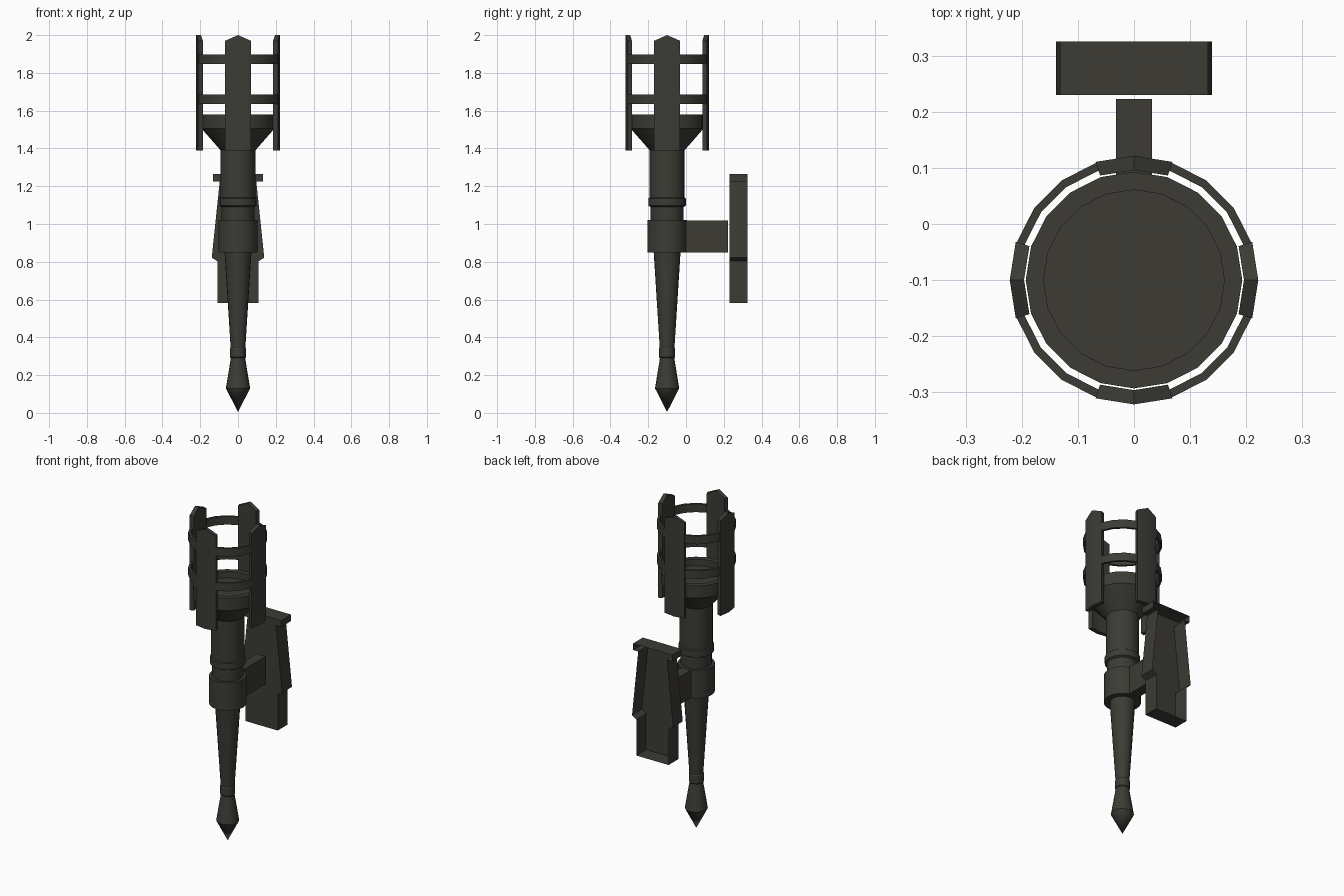
import bpy, bmesh, math

if "Cube" in bpy.data.objects:
    bpy.data.objects.remove(bpy.data.objects["Cube"])

AXIS_Y = -0.10   # torch axis
SIDES = 20

iron = bpy.data.materials.new("dark iron")
iron.diffuse_color = (0.045, 0.044, 0.036, 1)
iron.use_nodes = True
iron.node_tree.nodes["Principled BSDF"].inputs["Base Color"].default_value = iron.diffuse_color


def finish(name, bm):
    """Turn a bmesh into a named, coloured object."""
    bmesh.ops.remove_doubles(bm, verts=bm.verts, dist=1e-5)
    bmesh.ops.recalc_face_normals(bm, faces=bm.faces)
    mesh = bpy.data.meshes.new(name)
    bm.to_mesh(mesh)
    bm.free()
    mesh.materials.append(iron)
    ob = bpy.data.objects.new(name, mesh)
    bpy.context.collection.objects.link(ob)
    bpy.ops.object.select_all(action='DESELECT')
    ob.select_set(True)
    bpy.context.view_layer.objects.active = ob
    bpy.ops.object.shade_smooth_by_angle(angle=math.radians(25))
    return ob


def polar(r, a, z):
    return (r * math.cos(a), AXIS_Y + r * math.sin(a), z)


def lathe(name, profile, closed=False):
    """Spin a (radius, z) profile around the torch axis."""
    bm = bmesh.new()
    rings = [[bm.verts.new(polar(r, 2 * math.pi * i / SIDES, z)) for i in range(SIDES)]
             if r > 0 else [bm.verts.new(polar(0, 0, z))] for r, z in profile]
    pairs = list(zip(rings, rings[1:]))
    if closed:
        pairs.append((rings[-1], rings[0]))
    for lo, hi in pairs:
        for i in range(SIDES):
            j = (i + 1) % SIDES
            if len(lo) == 1:
                bm.faces.new((lo[0], hi[j], hi[i]))
            elif len(hi) == 1:
                bm.faces.new((lo[i], lo[j], hi[0]))
            else:
                bm.faces.new((lo[i], lo[j], hi[j], hi[i]))
    return finish(name, bm)


# tapered handle with pointed foot, beads and shaft
lathe("handle", [(0, 0.005), (0.064, 0.13), (0.038, 0.29), (0.042, 0.295), (0.042, 0.342),
                 (0.039, 0.347), (0.071, 0.85), (0.087, 1.02), (0.087, 1.09),
                 (0.099, 1.097), (0.099, 1.135), (0.093, 1.14), (0.093, 1.40), (0, 1.40)])

# clamp collar around the handle
lathe("collar", [(0, 0.848), (0.104, 0.848), (0.104, 1.02), (0, 1.02)])

# flared cup with a recessed floor
lathe("cup", [(0, 1.39), (0.092, 1.39), (0.193, 1.505), (0.193, 1.58),
              (0.161, 1.58), (0.161, 1.54), (0, 1.54)])

# two hoops of the basket
for tag, z in (("lower", 1.635), ("upper", 1.848)):
    lathe(tag + "_hoop", [(0.205, z), (0.2195, z), (0.2195, z + 0.05), (0.205, z + 0.05)], closed=True)

# four curved basket posts with pointed tops
step = math.radians(18)
for k in range(4):
    bm = bmesh.new()
    cols = []
    for s in (-1, 0, 1):
        a = k * math.pi / 2 + s * step
        top = 2.0 - 0.03 * abs(s)
        cols.append([bm.verts.new(polar(r, a, z)) for r, z in
                     ((0.196, 1.388), (0.2215, 1.388), (0.2215, top), (0.196, top))])
    for a, b in zip(cols, cols[1:]):
        for i in range(4):
            j = (i + 1) % 4
            bm.faces.new((a[i], a[j], b[j], b[i]))
    bm.faces.new(cols[0])
    bm.faces.new(cols[-1])
    finish("basket_post", bm)

# bracket arm from collar toward the wall plate
bm = bmesh.new()
bmesh.ops.create_cube(bm, size=1)
bmesh.ops.scale(bm, vec=(0.064, 0.253, 0.17), verts=bm.verts)
bmesh.ops.translate(bm, vec=(0, 0.0965, 0.934), verts=bm.verts)
finish("bracket_arm", bm)

# wall plate: a thin tray open at the back, outline mirrored in x
half = [(0.109, 0.582), (0.109, 0.803), (0.139, 0.822), (0.097, 1.224), (0.132, 1.224), (0.132, 1.264)]
outline = half + [(-x, z) for x, z in reversed(half)]
bm = bmesh.new()
front = [bm.verts.new((x, 0.23, z)) for x, z in outline]
back = [bm.verts.new((x, 0.325, z)) for x, z in outline]
bm.faces.new(front)
for i in range(len(outline)):
    j = (i + 1) % len(outline)
    bm.faces.new((front[i], front[j], back[j], back[i]))
finish("wall_plate", bm)
